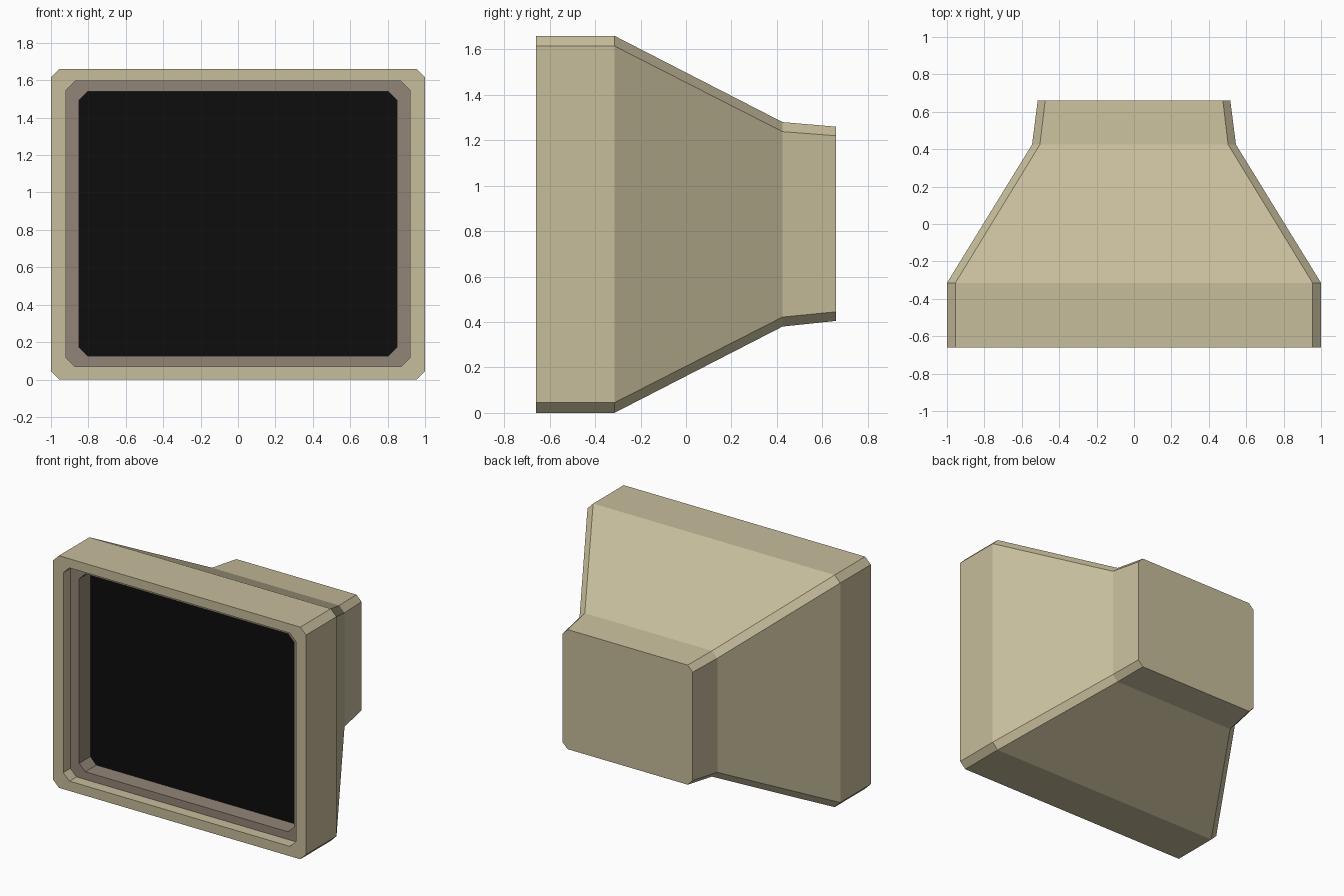
import bpy, bmesh

if "Cube" in bpy.data.objects:
    bpy.data.objects.remove(bpy.data.objects["Cube"])


def material(name, rgb):
    m = bpy.data.materials.new(name)
    m.diffuse_color = (*rgb, 1)
    m.use_nodes = True
    m.node_tree.nodes["Principled BSDF"].inputs["Base Color"].default_value = m.diffuse_color
    return m


def ring(bm, y, hx, z0, z1, c):
    """Rectangle with chamfered corners in the plane at depth y."""
    pts = [(hx, z0 + c), (hx, z1 - c), (hx - c, z1), (c - hx, z1),
           (-hx, z1 - c), (-hx, z0 + c), (c - hx, z0), (hx - c, z0)]
    return [bm.verts.new((x, y, z)) for x, z in pts]


def loft(name, rings, mat, cap_first=False, cap_last=False):
    """Skin a sequence of chamfered rectangles, with optional end caps."""
    bm = bmesh.new()
    loops = [ring(bm, *r) for r in rings]
    for a, b in zip(loops, loops[1:]):
        for i in range(8):
            j = (i + 1) % 8
            bm.faces.new((a[i], b[i], b[j], a[j]))
    if cap_first:
        bm.faces.new(loops[0])
    if cap_last:
        bm.faces.new(loops[-1][::-1])
    me = bpy.data.meshes.new(name)
    bm.normal_update()
    bm.to_mesh(me)
    bm.free()
    me.materials.append(mat)
    ob = bpy.data.objects.new(name, me)
    bpy.context.collection.objects.link(ob)
    return ob


beige = material("beige_plastic", (0.57, 0.51, 0.33))
grey = material("bezel_plastic", (0.29, 0.235, 0.185))
black = material("dark_glass", (0.004, 0.004, 0.004))

# Casing: opening wall, front rim, straight sides, taper and rear housing
opening = (0.92, 0.07, 1.595, 0.048)
screen = (0.85, 0.125, 1.54, 0.048)
loft("casing", [
    (-0.58, *opening),
    (-0.66, *opening),
    (-0.66, 1.0, 0.0, 1.66, 0.045),
    (-0.315, 1.0, 0.0, 1.66, 0.045),
    (0.425, 0.545, 0.38, 1.28, 0.042),
    (0.66, 0.515, 0.405, 1.26, 0.04),
], beige, cap_last=True)

# Inner bezel: flat ring and recess wall
loft("bezel", [
    (-0.455, *screen),
    (-0.58, *screen),
    (-0.58, *opening),
], grey)

# Flat screen at the bottom of the recess
bm = bmesh.new()
bm.faces.new(ring(bm, -0.455, *screen)[::-1])
bm.normal_update()
for f in bm.faces:
    if f.normal.y > 0:
        f.normal_flip()
me = bpy.data.meshes.new("screen")
bm.to_mesh(me)
bm.free()
me.materials.append(black)
bpy.context.collection.objects.link(bpy.data.objects.new("screen", me))
